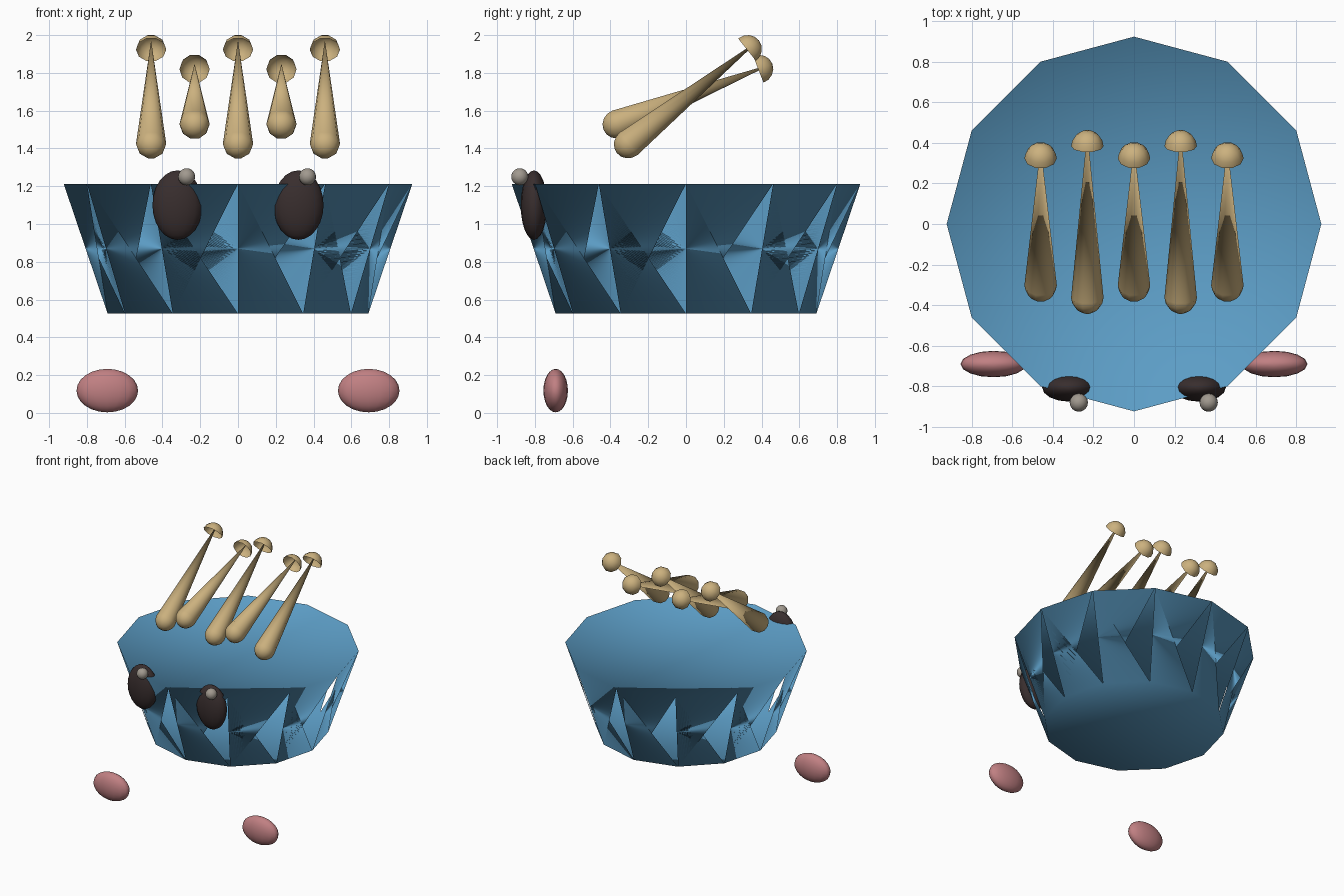
import bpy, bmesh
from math import sin, cos, pi
from mathutils import Matrix

if "Cube" in bpy.data.objects:
    bpy.data.objects.remove(bpy.data.objects["Cube"])


def material(name, rgb):
    m = bpy.data.materials.new(name)
    m.diffuse_color = (*rgb, 1)
    m.use_nodes = True
    m.node_tree.nodes["Principled BSDF"].inputs["Base Color"].default_value = m.diffuse_color
    return m


BLUE = material("blue", (0.107, 0.337, 0.562))
TAN = material("tan", (0.60, 0.44, 0.21))
DARK = material("dark", (0.04, 0.027, 0.027))
PINK = material("pink", (0.53, 0.215, 0.225))
GREY = material("warm_grey", (0.355, 0.319, 0.274))


def finish(bm, name, mat):
    for f in bm.faces:
        f.smooth = True
    me = bpy.data.meshes.new(name)
    bm.to_mesh(me)
    bm.free()
    me.materials.append(mat)
    ob = bpy.data.objects.new(name, me)
    bpy.context.collection.objects.link(ob)
    return ob


def ellipsoid(name, loc, radii, mat, seg=16, rings=12):
    bm = bmesh.new()
    bmesh.ops.create_uvsphere(bm, u_segments=seg, v_segments=rings, radius=1)
    bmesh.ops.transform(bm, verts=bm.verts,
                        matrix=Matrix.Translation(loc) @ Matrix.Diagonal((*radii, 1)))
    return finish(bm, name, mat)


def lathe(name, profile, seg, mat):
    # profile of (radius, height); radius 0 gives a single pole vertex
    bm = bmesh.new()
    rings = []
    for r, z in profile:
        if r < 1e-6:
            rings.append([bm.verts.new((0, 0, z))] * seg)
        else:
            rings.append([bm.verts.new((r * cos(2 * pi * i / seg), r * sin(2 * pi * i / seg), z))
                          for i in range(seg)])
    for a, b in zip(rings, rings[1:]):
        for i in range(seg):
            j = (i + 1) % seg
            corners = list(dict.fromkeys((a[i], a[j], b[j], b[i])))
            bm.faces.new(corners)
    return finish(bm, name, mat)


# Body: 12-sided tapered tub whose crossed side panels leave triangular gaps
N = 12
bm = bmesh.new()
low, high = [[bm.verts.new((r * cos(2 * pi * i / N), r * sin(2 * pi * i / N), z))
              for i in range(N)] for r, z in ((0.69, 0.525), (0.923, 1.213))]
top, bottom = bm.verts.new((0, 0, 1.213)), bm.verts.new((0, 0, 0.525))
for i in range(N):
    j = (i + 1) % N
    bm.faces.new((low[i], low[j], high[i]))
    bm.faces.new((low[i], high[i], high[j]))
    bm.faces.new((top, high[i], high[j]))
    bm.faces.new((bottom, low[j], low[i]))
finish(bm, "body", BLUE)

# Spikes: round base, cone up to the pole of an open dome cap
R, H, STEPS = 0.08, 0.40, 4
arc = [(R * sin(pi / 2 * k / STEPS), R * cos(pi / 2 * k / STEPS)) for k in range(STEPS + 1)]
profile = [(r, -H - z) for r, z in arc] + [(r, H + z) for r, z in arc]
for k in range(5):
    spike = lathe(f"spike_{k + 1}", profile, 10, TAN)
    spike.location = (-0.46 + 0.23 * k, 0.01, 1.674)
    spike.rotation_euler = (-1.2 if k % 2 else -0.9, 0, 0)

# Eyes, highlights and feet
for side, s in (("left", -1), ("right", 1)):
    ellipsoid(f"{side}_eye", (0.32 * s, -0.805, 1.10), (0.133, 0.07, 0.184), DARK)
    ellipsoid(f"{side}_eye_highlight", (0.32 * s + 0.048, -0.88, 1.25),
              (0.045, 0.045, 0.045), GREY)
    ellipsoid(f"{side}_foot", (0.692 * s, -0.69, 0.118), (0.163, 0.065, 0.115), PINK)
